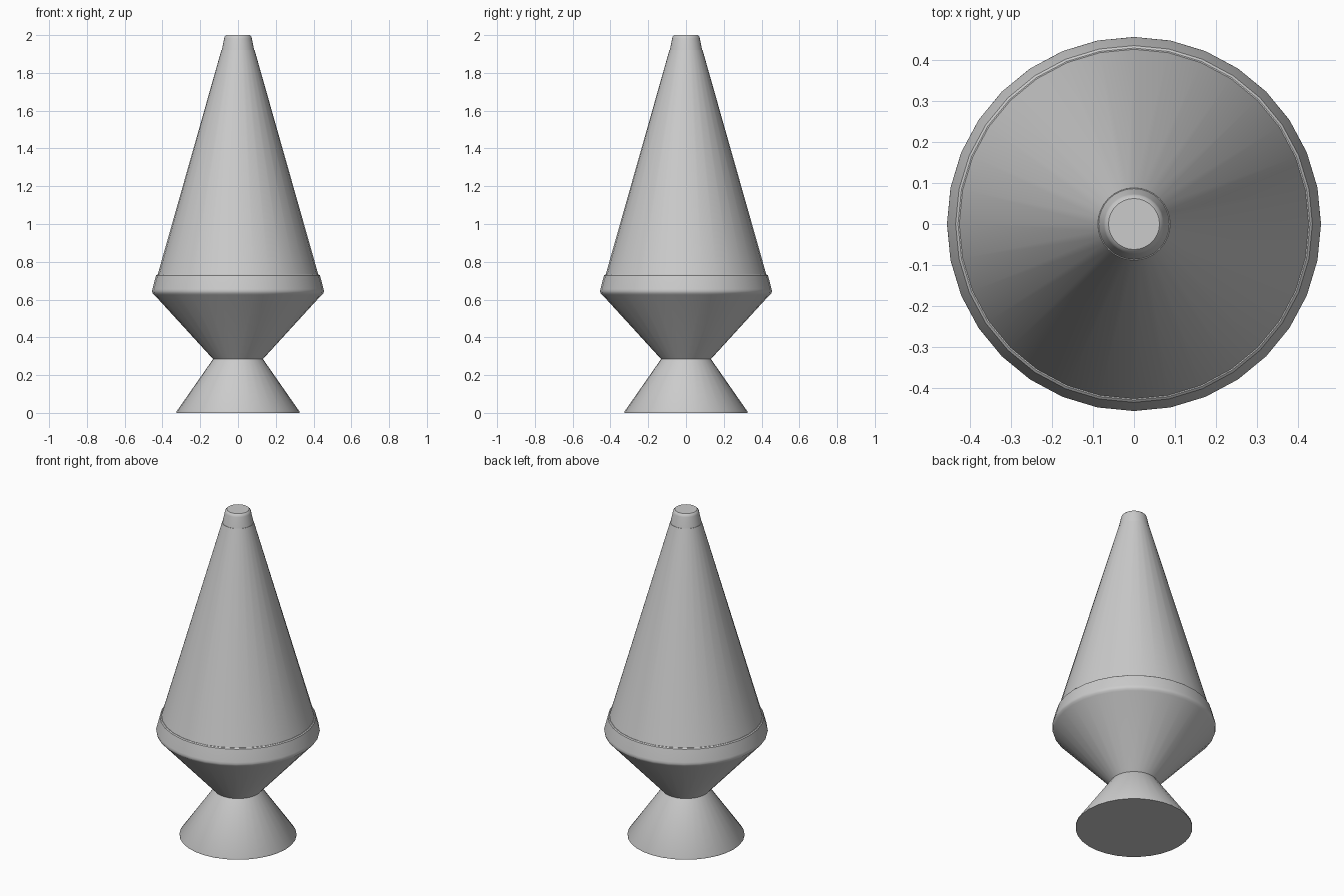
import bpy, bmesh, math

cube = bpy.data.objects.get("Cube")
if cube:
    bpy.data.objects.remove(cube, do_unlink=True)

grey = bpy.data.materials.new("plain_grey")
grey.use_nodes = True
grey.diffuse_color = (0.6, 0.6, 0.6, 1)
grey.node_tree.nodes["Principled BSDF"].inputs["Base Color"].default_value = (0.6, 0.6, 0.6, 1)

SIDES = 32


def lathe(name, profile):
    """Closed solid of revolution from (radius, height) points, bottom to top."""
    bm = bmesh.new()
    rings = []
    for r, z in profile:
        rings.append([bm.verts.new((r * math.cos(math.tau * i / SIDES),
                                    r * math.sin(math.tau * i / SIDES), z))
                      for i in range(SIDES)])
    for low, high in zip(rings, rings[1:]):
        for i in range(SIDES):
            j = (i + 1) % SIDES
            bm.faces.new((low[i], low[j], high[j], high[i]))
    bm.faces.new(rings[0][::-1])
    bm.faces.new(rings[-1])
    mesh = bpy.data.meshes.new(name)
    bm.to_mesh(mesh)
    bm.free()
    mesh.materials.append(grey)
    obj = bpy.data.objects.new(name, mesh)
    bpy.context.collection.objects.link(obj)
    bpy.ops.object.select_all(action="DESELECT")
    obj.select_set(True)
    bpy.context.view_layer.objects.active = obj
    bpy.ops.object.shade_smooth_by_angle(angle=math.radians(35))
    return obj


# Flared foot
lathe("base_foot", [(0.325, 0), (0.325, 0.008), (0.132, 0.285)])

# Cup with a rounded rim that holds the globe
lathe("base_cup", [(0.132, 0.285), (0.443, 0.625), (0.452, 0.634),
                   (0.455, 0.645), (0.453, 0.656), (0.434, 0.728), (0.428, 0.733)])

# Tall tapered globe
lathe("globe", [(0.425, 0.733), (0.088, 1.92)])

# Small cap with a rounded top edge
lathe("cap", [(0.086, 1.92), (0.073, 1.983), (0.070, 1.993), (0.062, 2.0)])
